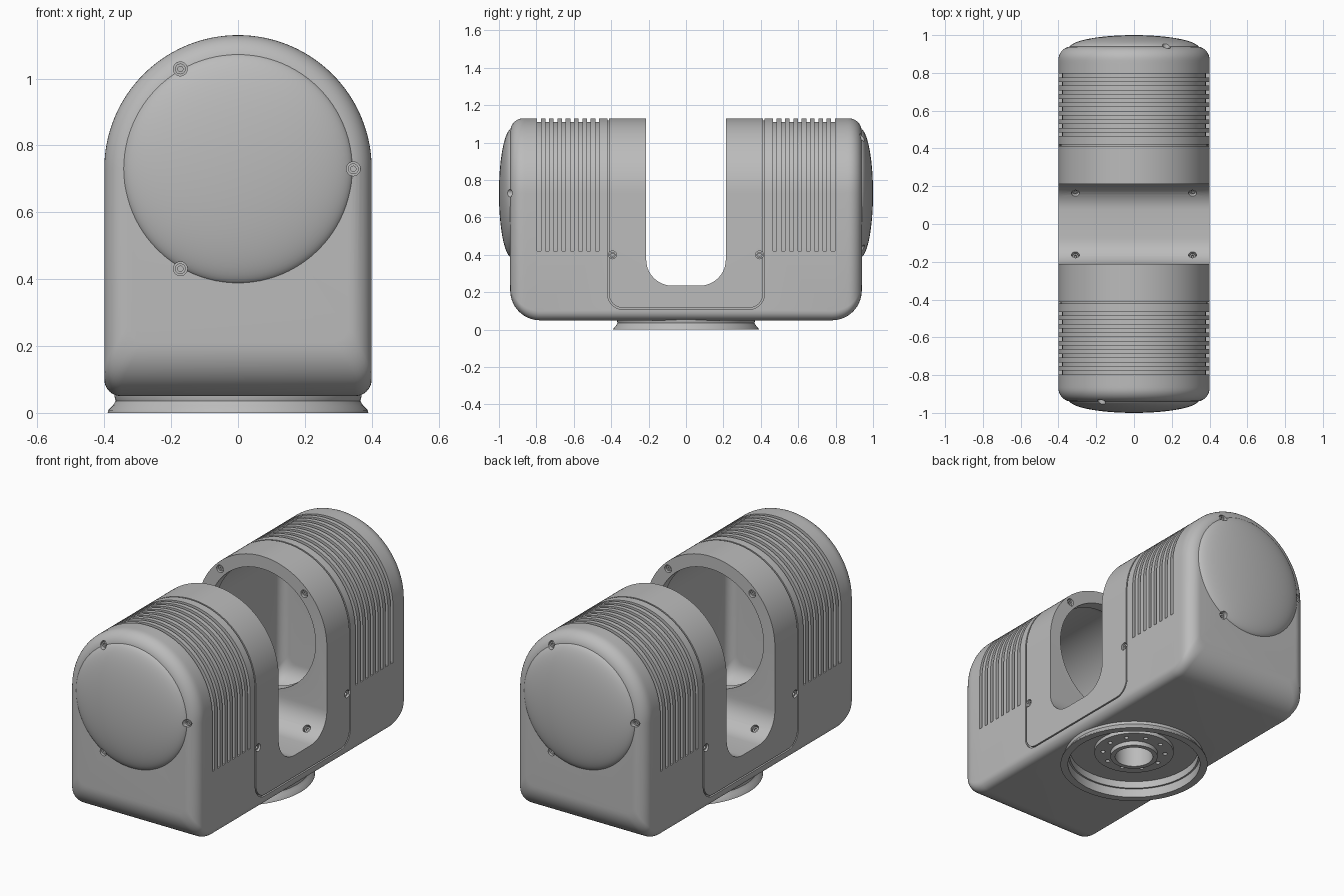
import bpy, bmesh
from math import pi, sin, cos, sqrt
from mathutils import Vector, Matrix

if "Cube" in bpy.data.objects:
    bpy.data.objects.remove(bpy.data.objects["Cube"])

AXIS_Z = 0.73      # height of the arch centre
HALF = 0.4         # half width of the housing
END = 0.94         # half length of the housing

grey = bpy.data.materials.new("painted_grey")
grey.use_nodes = True
grey.diffuse_color = (0.5, 0.5, 0.5, 1)
grey.node_tree.nodes["Principled BSDF"].inputs["Base Color"].default_value = grey.diffuse_color


# ---- helpers ----
def loft(bm, rings):
    """Skin a list of equal-length point rings and cap both ends."""
    rows = [[bm.verts.new(p) for p in ring] for ring in rings]
    n = len(rows[0])
    for a, b in zip(rows, rows[1:]):
        for i in range(n):
            j = (i + 1) % n
            bm.faces.new((a[i], a[j], b[j], b[i]))
    bm.faces.new(rows[0][::-1])
    bm.faces.new(rows[-1])


def lathe(bm, profile, pos=(0, 0, 0), axis=(0, 0, 1), sides=64):
    """Revolve (radius, height) points about an axis through pos."""
    m = Matrix.Translation(pos) @ Vector(axis).to_track_quat('Z', 'Y').to_matrix().to_4x4()
    loft(bm, [[m @ Vector((r * cos(2 * pi * i / sides), r * sin(2 * pi * i / sides), h))
               for i in range(sides)] for r, h in profile])


def make(name, bm):
    bmesh.ops.recalc_face_normals(bm, faces=bm.faces)
    mesh = bpy.data.meshes.new(name)
    bm.to_mesh(mesh)
    bm.free()
    ob = bpy.data.objects.new(name, mesh)
    bpy.context.collection.objects.link(ob)
    mesh.materials.append(grey)
    return ob


def cut(ob, cutter):
    mod = ob.modifiers.new("cut", 'BOOLEAN')
    mod.operation, mod.solver, mod.object = 'DIFFERENCE', 'EXACT', cutter
    deps = bpy.context.evaluated_depsgraph_get()
    mesh = bpy.data.meshes.new_from_object(ob.evaluated_get(deps))
    ob.modifiers.clear()
    ob.data = mesh


def arc(cx, cz, r, a0, a1, n):
    return [(cx + r * cos(a0 + (a1 - a0) * i / n), cz + r * sin(a0 + (a1 - a0) * i / n))
            for i in range(n + 1)]


def arch(y, w, bottom, rc):
    pts = (arc(w - rc, bottom + rc, rc, -pi / 2, 0, 6) + arc(0, AXIS_Z, w, 0, pi, 64)
           + arc(rc - w, bottom + rc, rc, pi, 1.5 * pi, 6))
    return [(x, y, z) for x, z in pts]


def fillet(r, d):
    return r - sqrt(r * r - (r - d) ** 2) if d < r else 0


def housing(bm, y0, y1, inset, r_side, r_bottom):
    """Arched block with small fillets round the ends and larger ones underneath."""
    steps = [r_bottom * (1 - cos(k * pi / 28)) for k in range(15)]
    ends = [(y0 + d, d) for d in steps] + [(y1 - d, d) for d in reversed(steps)]
    loft(bm, [arch(y, HALF - inset - fillet(r_side, d),
                   0.05 + inset + fillet(r_bottom, d), 0.05) for y, d in ends])


def u_path(hw, bottom, r):
    return ([(hw, 1.3)] + arc(hw - r, bottom + r, r, 0, -pi / 2, 10)
            + arc(r - hw, bottom + r, r, -pi / 2, -pi, 10) + [(-hw, 1.3)])


def extrude_x(bm, pts, half):
    loft(bm, [[(x, y, z) for y, z in pts] for x in (-half, half)])


# ---- main housing ----
bm = bmesh.new()
housing(bm, -END, END, 0, 0.07, 0.16)
body = make("housing", bm)
cutters = []

# Saddle slot
bm = bmesh.new()
extrude_x(bm, u_path(0.213, 0.235, 0.14), 0.6)
cutters.append(make("slot_cutter", bm))

# Hollow interiors
bm = bmesh.new()
housing(bm, 0.265, 0.88, 0.05, 0.05, 0.1)
housing(bm, -0.88, -0.265, 0.05, 0.05, 0.1)
cutters.append(make("cavity_cutter", bm))

# Round openings in the slot walls
bm = bmesh.new()
lathe(bm, [(0.33, -0.32), (0.33, 0.32)], (0, 0, AXIS_Z), (0, 1, 0), 96)
cutters.append(make("opening_cutter", bm))

# Recess and bore underneath
bm = bmesh.new()
lathe(bm, [(0.34, 0), (0.34, 0.09), (0.1, 0.09), (0.1, 0.16)])
cutters.append(make("recess_cutter", bm))

# Cooling grooves running over the arch
bm = bmesh.new()
for side in (-1, 1):
    for k in range(8):
        y = side * (0.475 + 0.0445 * k)
        band = ([(0.43, 0.42)] + arc(0, AXIS_Z, 0.43, 0, pi, 64) + [(-0.43, 0.42), (-0.38, 0.42)]
                + arc(0, AXIS_Z, 0.38, pi, 0, 64) + [(0.38, 0.42)])
        loft(bm, [[(x, yy, z) for x, z in band] for yy in (y - 0.01, y + 0.01)])
cutters.append(make("groove_cutter", bm))

# Thin seam round the saddle panel
bm = bmesh.new()
extrude_x(bm, u_path(0.42, 0.108, 0.085) + u_path(0.412, 0.116, 0.077)[::-1], 0.5)
seam = make("seam_cutter", bm)
bm = bmesh.new()
housing(bm, -END, END, 0.012, 0.07, 0.16)
core = make("seam_core", bm)
cut(seam, core)
cutters.append(seam)

# ---- screw positions and directions ----
screws = []
for s in (-1, 1):
    for a in (0, 2 * pi / 3, -2 * pi / 3):
        screws.append(((-s * 0.345 * cos(a), s * END, AXIS_Z + 0.345 * sin(a)), (0, s, 0)))
    for side in (-1, 1):
        screws.append(((side * HALF, s * 0.393, 0.4), (side, 0, 0)))
        screws.append(((side * 0.26, s * 0.213, 0.99), (0, -s, 0)))
        screws.append(((side * 0.31, s * 0.165, 0.268), (0, -s * 0.64, 0.77)))

bm = bmesh.new()
heads = bmesh.new()
for pos, normal in screws:
    lathe(bm, [(0.021, -0.025), (0.021, 0.05)], pos, normal, 20)
    lathe(heads, [(0.016, -0.03), (0.016, -0.009), (0.008, -0.009), (0.008, -0.018)],
          pos, normal, 20)
holes = make("screw_hole_cutter", bm)
cutters.append(holes)
parts = [body, make("screw_heads", heads)]

for c in cutters:
    cut(body, c)

# ---- domed end covers ----
for s, name in ((-1, "front_cover"), (1, "back_cover")):
    bm = bmesh.new()
    dome = [(0.345 * cos(k * pi / 40), 0.07 * sin(k * pi / 40)) for k in range(20)]
    lathe(bm, [(0.345, -0.02)] + dome + [(0.005, 0.07)], (0, s * 0.93, AXIS_Z), (0, s, 0), 96)
    cover = make(name, bm)
    cut(cover, holes)
    parts.append(cover)

# ---- flared base ring ----
bm = bmesh.new()
lathe(bm, [(0.35, 0.07), (0.35, 0), (0.39, 0), (0.388, 0.008), (0.374, 0.022),
           (0.366, 0.036), (0.37, 0.05), (0.37, 0.07)], sides=96)
# Join the two end loops instead of capping them
bmesh.ops.delete(bm, geom=[f for f in bm.faces if len(f.verts) > 4], context='FACES_ONLY')
bmesh.ops.bridge_loops(bm, edges=[e for e in bm.edges if e.is_boundary])
parts.append(make("base_ring", bm))

# ---- mounting flange with a ring of bolt holes and a hub ----
bm = bmesh.new()
lathe(bm, [(0.1, 0.1), (0.1, 0.045), (0.125, 0.045), (0.125, 0.07), (0.21, 0.07), (0.21, 0.1)])
bmesh.ops.delete(bm, geom=[f for f in bm.faces if len(f.verts) > 4], context='FACES_ONLY')
bmesh.ops.bridge_loops(bm, edges=[e for e in bm.edges if e.is_boundary])
flange = make("mounting_flange", bm)
bm = bmesh.new()
for k in range(10):
    a = 2 * pi * k / 10
    lathe(bm, [(0.012, 0.05), (0.012, 0.088)], (0.165 * cos(a), 0.165 * sin(a), 0), sides=16)
bolts = make("bolt_hole_cutter", bm)
cut(flange, bolts)
parts.append(flange)

# ---- clean up cutters, shade ----
for c in cutters + [core, bolts]:
    bpy.data.objects.remove(c)
bpy.ops.object.select_all(action='DESELECT')
for ob in parts:
    ob.select_set(True)
bpy.context.view_layer.objects.active = body
bpy.ops.object.shade_smooth_by_angle(angle=0.6)
